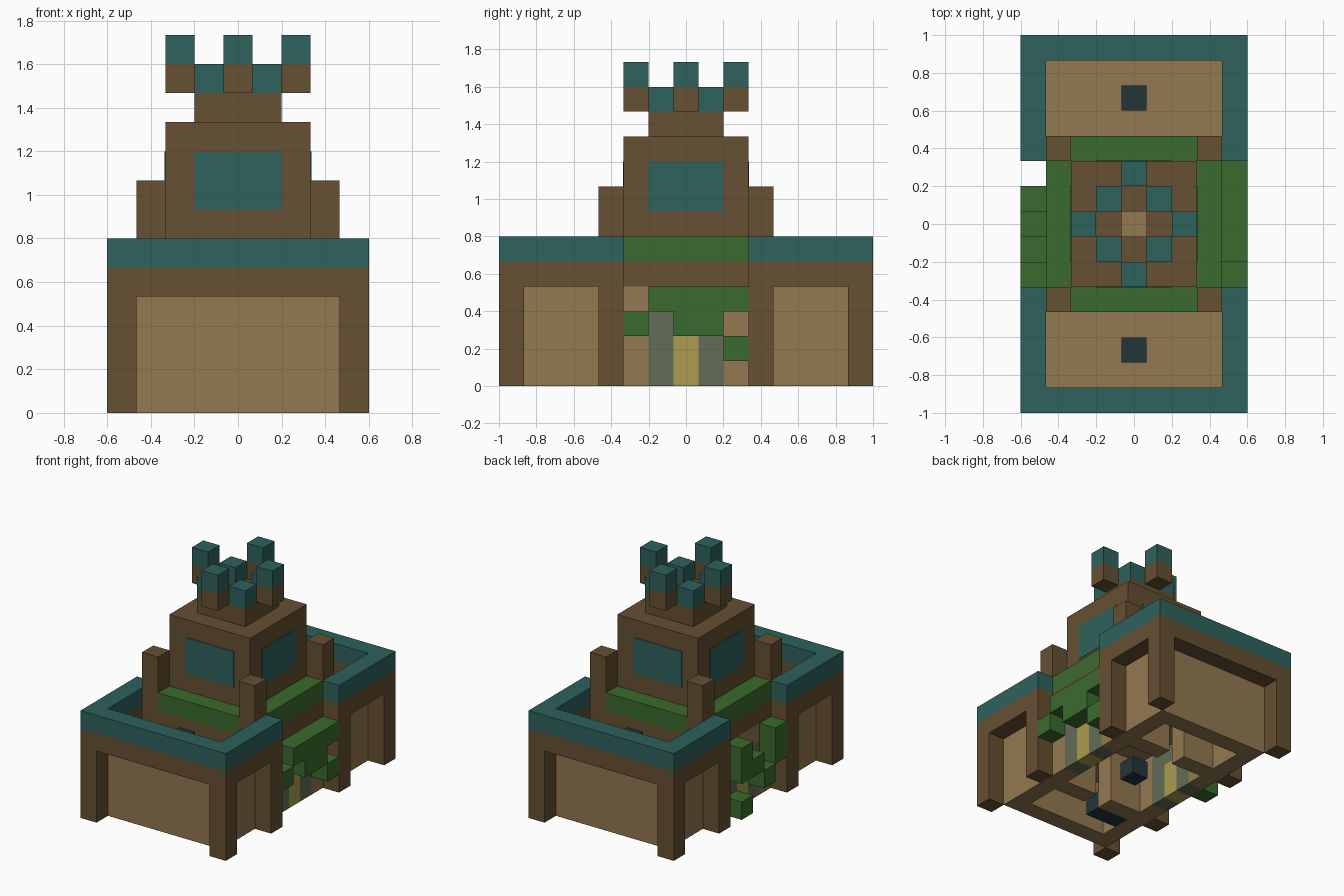
import bpy
import bmesh

cube = bpy.data.objects.get("Cube")
if cube:
    bpy.data.objects.remove(cube, do_unlink=True)

U = 2 / 15            # one building block
NX, NY = 9, 15        # footprint in blocks


def material(name, rgb):
    lin = [((c / 255 + 0.055) / 1.055) ** 2.4 for c in rgb] + [1]
    mat = bpy.data.materials.new(name)
    mat.use_nodes = True
    mat.diffuse_color = lin
    bsdf = mat.node_tree.nodes["Principled BSDF"]
    bsdf.inputs["Base Color"].default_value = lin
    bsdf.inputs["Roughness"].default_value = 0.9
    return mat


timber = material("dark timber", (102, 80, 50))
plaster = material("tan plaster", (146, 120, 80))
teal = material("teal trim", (45, 98, 92))
leaf = material("leaf green", (58, 107, 45))
navy = material("dark navy", (35, 53, 60))
stone = material("grey stone", (100, 108, 88))
gold = material("gold door", (172, 156, 80))


def build(name, mat, *parts):
    """Each part is (mirror axes, x0, x1, y0, y1, z0, z1) in blocks."""
    bm = bmesh.new()
    for axes, x0, x1, y0, y1, z0, z1 in parts:
        xs = [(x0, x1)] + ([(NX - x1, NX - x0)] if "x" in axes else [])
        ys = [(y0, y1)] + ([(NY - y1, NY - y0)] if "y" in axes else [])
        for a, b in xs:
            for c, d in ys:
                verts = bmesh.ops.create_cube(bm, size=1)["verts"]
                for v in verts:
                    v.co.x = ((b if v.co.x > 0 else a) - NX / 2) * U
                    v.co.y = ((d if v.co.y > 0 else c) - NY / 2) * U
                    v.co.z = (z1 if v.co.z > 0 else z0) * U
    mesh = bpy.data.meshes.new(name)
    bm.to_mesh(mesh)
    bm.free()
    mesh.materials.append(mat)
    obj = bpy.data.objects.new(name, mesh)
    bpy.context.collection.objects.link(obj)
    return obj


# Ground storey: posts, inset walls and the beam around them
build("wall_posts", timber, ("xy", 0, 1, 0, 1, 0, 4), ("xy", 0, 1, 4, 5, 0, 4))
build("beams", timber,
      ("y", 0, 9, 0, 1, 4, 5), ("xy", 0, 1, 1, 5, 4, 5),
      ("y", 1, 8, 4, 5, 4, 5), ("x", 1, 2, 5, 10, 4, 5))
build("inset_walls", plaster,
      ("y", 1, 8, 1, 2, 0, 4), ("xy", 1, 2, 2, 6, 0, 4),
      ("x", 1, 2, 6, 9, 3, 4))
build("room_partitions", plaster, ("xy", 2, 4, 4, 5, 0, 3))
build("roof_floor", plaster, ("", 2, 7, 2, 13, 3, 4))

# Side doors in stone frames
build("door_frames", stone, ("xy", 1, 2, 6, 7, 0, 3), ("x", 1, 2, 7, 8, 2, 3))
build("doors", gold, ("x", 1, 2, 7, 8, 0, 2))

# Roof edge and terrace
build("parapet", teal, ("y", 0, 9, 0, 1, 5, 6), ("xy", 0, 1, 1, 5, 5, 6))
build("roof_vents", navy, ("y", 4, 5, 2, 3, 4, 5))
build("planters", leaf, ("y", 2, 7, 4, 5, 5, 6), ("x", 1, 2, 5, 10, 5, 6))
build("terrace_posts", timber, ("xy", 1, 2, 4, 5, 5, 8))

# Tower with a window on each side
T = 0.03
build("tower", timber, ("", 2, 7, 5, 10, 4, 10))
build("tower_windows", teal,
      ("y", 3, 6, 5 - T, 5, 7, 9), ("x", 2 - T, 2, 6, 9, 7, 9))

# Open neck and crown
build("tower_neck", timber, ("y", 3, 6, 6, 7, 10, 11), ("x", 3, 4, 7, 8, 10, 11))
build("neck_floor", plaster, ("", 4, 5, 7, 8, 10, 10 + T))
build("crown_bases", timber, ("y", 4, 5, 5, 6, 11, 12), ("x", 2, 3, 7, 8, 11, 12))
build("crown_tips", teal,
      ("y", 4, 5, 5, 6, 12, 13), ("x", 2, 3, 7, 8, 12, 13),
      ("xy", 3, 4, 6, 7, 11, 12))

# Furnishings seen from beneath
build("hearth", navy, ("", 4, 5, 7, 8, 0, 1))
build("bed", navy, ("", 2, 4, 3, 4, 0, 1))


# Hanging vines: for each column along the wall, runs of (bottom, top)
def vines(name, x, columns):
    build(name, leaf, *[("", x, x + 1, y, y + 1, lo, hi)
                        for y, runs in columns.items() for lo, hi in runs])


vines("left_vines", 8, {5: [(2, 3)], 6: [(3, 4)], 7: [(2, 4)],
                        8: [(2, 4)], 9: [(3, 4), (1, 2)]})
vines("right_vines", 0, {5: [(2, 4)], 6: [(1, 2)], 7: [(2, 3)],
                         8: [(2, 4), (0, 1)]})
